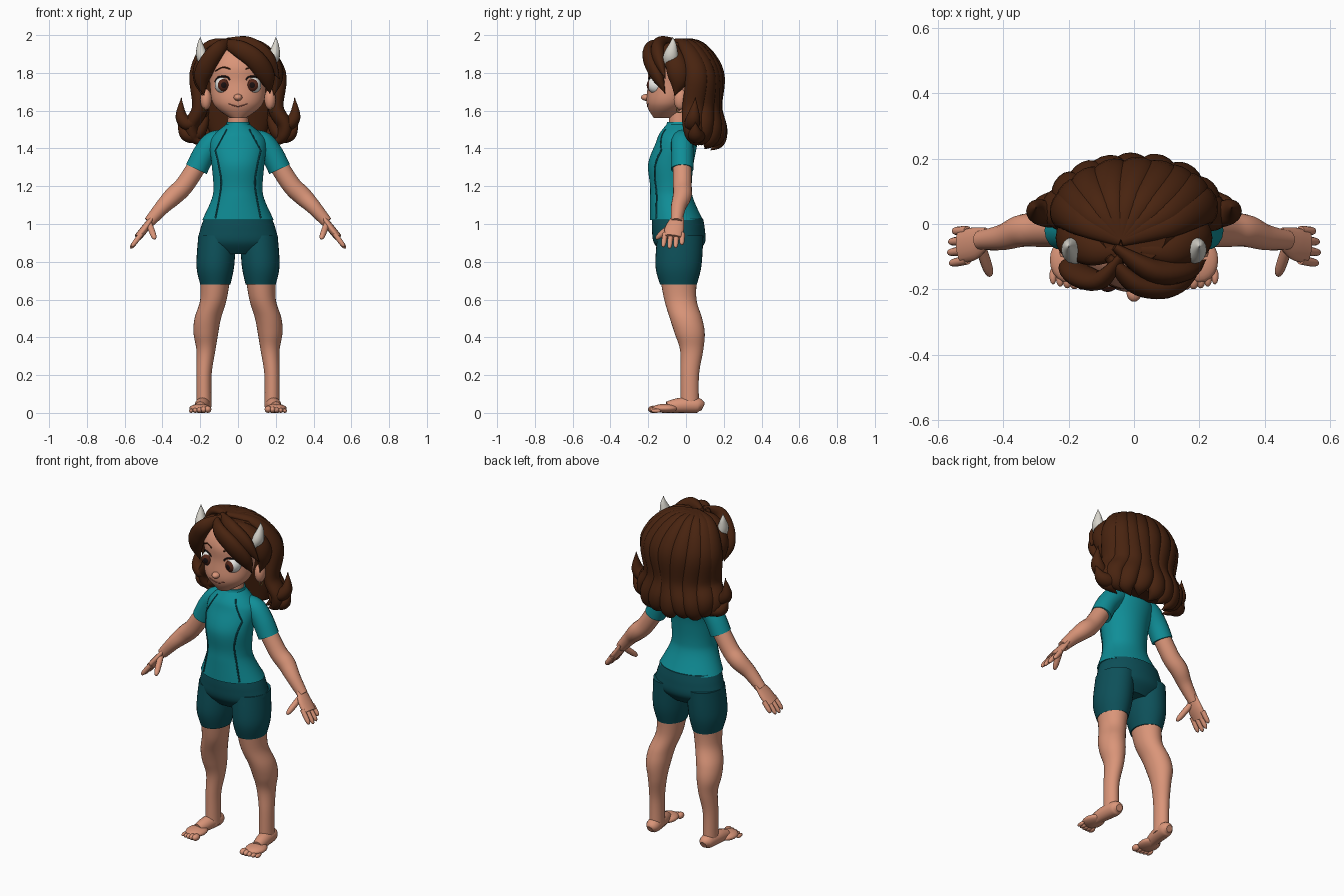
import bpy, bmesh, math
from mathutils import Vector, Matrix
from mathutils.bvhtree import BVHTree

if "Cube" in bpy.data.objects:
    bpy.data.objects.remove(bpy.data.objects["Cube"], do_unlink=True)


def material(name, red, green, blue):
    mat = bpy.data.materials.new(name)
    mat.use_nodes = True
    color = (red, green, blue, 1)
    mat.diffuse_color = color
    mat.node_tree.nodes["Principled BSDF"].inputs["Base Color"].default_value = color
    return mat


SKIN = material("warm skin", .7, .3, .19)
HAIR = material("brown hair", .065, .017, .005)
SHIRT = material("teal shirt", .005, .27, .31)
SHORTS = material("dark teal shorts", .004, .08, .1)
HORN = material("ivory horn", .68, .66, .6)
WHITE = material("eye white", .85, .85, .82)
IRIS = material("brown iris", .09, .02, .01)
BLACK = material("black pupil", .01, .005, .005)
LIP = material("lip line", .33, .1, .07)
GOLD = material("gold earring", .55, .33, .1)
SIDES = {"left": 1, "right": -1}


def finish(name, bm, *materials):
    bmesh.ops.recalc_face_normals(bm, faces=bm.faces)
    mesh = bpy.data.meshes.new(name)
    bm.to_mesh(mesh)
    bm.free()
    for mat in materials:
        mesh.materials.append(mat)
    obj = bpy.data.objects.new(name, mesh)
    bpy.context.collection.objects.link(obj)
    return obj


def refine(rows, steps=6):
    """Catmull-Rom interpolation of whole rows of values."""
    rows = [Vector(row) for row in rows]
    padded = rows[:1] + rows + rows[-1:]
    out = []
    for before, start, end, after in zip(padded, padded[1:], padded[2:], padded[3:]):
        for step in range(steps):
            t = step / steps
            bend = 2 * before - 5 * start + 4 * end - after
            twist = 3 * (start - end) + after - before
            out.append(start + t / 2 * (end - before + t * (bend + t * twist)))
    return out + rows[-1:]


def circle(count):
    return [(math.cos(math.tau * i / count), math.sin(math.tau * i / count)) for i in range(count)]


def skin_rings(name, rings, mat):
    """Bridge equal rings of points and cap both ends."""
    bm = bmesh.new()
    loops = [[bm.verts.new(point) for point in ring] for ring in rings]
    for low, high in zip(loops, loops[1:]):
        for i in range(len(low)):
            bm.faces.new((low[i - 1], low[i], high[i], high[i - 1])).smooth = True
    bm.faces.new(loops[0])
    bm.faces.new(loops[-1])
    return finish(name, bm, mat)


def trunk(name, rows, mat):
    """Central level rings: height, half width, front, back."""
    return skin_rings(name, [[(r * c, (front + back) / 2 + (back - front) / 2 * s, z) for c, s in circle(48)]
                             for z, r, front, back in refine(rows)], mat)


def limb(name, rows, mat):
    """Level rings, a little deeper than wide: centre and half width."""
    return skin_rings(name, [[(x + r * c, y + 1.22 * r * s, z) for c, s in circle(32)]
                             for x, y, z, r in refine(rows)], mat)


def tube(name, rows, mat, side=(0, 1, 0), flat=1, count=16):
    """Rings square to a path: centre and radius, flattened across the side axis."""
    rows = refine(rows)
    points = [row.xyz for row in rows]
    ends = points[:1] + points + points[-1:]
    rings = []
    for point, row, before, after in zip(points, rows, ends, ends[2:]):
        along = (after - before).normalized()
        wide = Vector(side)
        wide = (wide - along * wide.dot(along)).normalized()
        thin = along.cross(wide) * flat
        radius = max(row.w, .002)
        rings.append([point + radius * (wide * c + thin * s) for c, s in circle(count)])
    return skin_rings(name, rings, mat)


def lock(name, path, mat, width, side=(0, 1, 0), flat=.7):
    """Tapered tube that swells quickly and ends in a point."""
    rows = []
    for i, point in enumerate(path):
        t = i / (len(path) - 1)
        rows.append((*point, width * min(1, .3 + 2 * t) * math.sqrt(1 - t ** 4)))
    return tube(name, rows, mat, side, flat)


def finger(name, path, mat, radius):
    """Straight digit with a rounded tip."""
    base, tip = map(Vector, path)
    rows = [(*base.lerp(tip, t), radius * math.sqrt(1 - t ** 6)) for t in (0, .5, .8, .95, 1)]
    return tube(name, rows, mat, count=10)


def both(build, name, rows, mat, **options):
    """Build a part on the left and mirrored on the right."""
    for label, s in SIDES.items():
        build(f"{label}_{name}", [(s * x, *rest) for x, *rest in rows], mat, **options)


def ball(name, location, size, mat):
    bm = bmesh.new()
    place = Matrix.LocRotScale(Vector(location), None, Vector(size))
    bmesh.ops.create_uvsphere(bm, u_segments=20, v_segments=12, radius=1, matrix=place)
    for face in bm.faces:
        face.smooth = True
    return finish(name, bm, mat)


def stitch(name, target, points, mat, radius):
    """Thin line laid on the front of another part."""
    mesh = target.data
    tree = BVHTree.FromPolygons([v.co for v in mesh.vertices], [p.vertices[:] for p in mesh.polygons])
    hits = [tree.ray_cast(Vector((x, -1, z)), Vector((0, 1, 0)))[0] for x, z in refine(points)]
    tube(name, [(*hit, radius) for hit in hits if hit], mat, side=(.3, 1, .2), count=6)


# Head, neck and face
head = trunk("head", [(1.56, .04, -.17, -.08), (1.61, .11, -.2, -.01), (1.66, .14, -.21, .03), (1.75, .15, -.2, .06),
                      (1.83, .16, -.2, .08), (1.9, .13, -.17, .08), (1.94, .08, -.12, .04)], SKIN)
tube("neck", [(0, -.03, 1.47, .06), (0, -.04, 1.62, .05)], SKIN)
ball("nose", (0, -.21, 1.67), (.023, .028, .018), SKIN)
stitch("mouth", head, [(x, 1.623 + 5 * x * x) for x in (-.05, 0, .05)], LIP, .003)

for label, s in SIDES.items():
    ball(f"{label}_ear", (s * .17, -.03, 1.66), (.03, .035, .056), SKIN)
    # Eyeball with its pole on the gaze, so iris and pupil are ring bands
    bm = bmesh.new()
    bmesh.ops.create_uvsphere(bm, u_segments=32, v_segments=36, radius=1)
    for face in bm.faces:
        face.smooth = True
        polar = face.calc_center_median().angle(Vector((0, 0, 1)))
        face.material_index = (polar < .74) + (polar < .34)
    gaze = Matrix.Rotation(-s * .12, 4, 'Z') @ Matrix.Rotation(math.pi / 2, 4, 'X')
    bm.transform(Matrix.LocRotScale(Vector((s * .08, -.152, 1.735)), None, Vector((.043, .056, .046))) @ gaze)
    finish(f"{label}_eye", bm, WHITE, IRIS, BLACK)
    lash = [(s * (.08 + .044 * math.cos(a)), 1.74 + .044 * math.sin(a)) for a in (.3, 1, 2, 2.6)]
    stitch(f"{label}_lashes", head, lash, BLACK, .005)
    stitch(f"{label}_brow", head, [(s * .04, 1.82), (s * .08, 1.83), (s * .12, 1.81)], HAIR, .004)
    hoop = [(s * .18, -.035 + .016 * c, 1.605 + .016 * d, .003) for c, d in circle(12)]
    tube(f"{label}_earring", hoop + hoop[:1], GOLD, side=(1, 0, 0), count=6)

# Hair: inner mass and overlapping back locks fanning from the parting
trunk("hair_mass", [(1.44, .13, .05, .15), (1.6, .19, .02, .16), (1.75, .2, -.02, .16),
                    (1.87, .19, -.12, .14), (1.96, .1, -.12, .07)], HAIR)
profile = [(0, 1.97), (.09, 1.94), (.14, 1.8), (.13, 1.62), (.16, 1.5), (.15, 1.43), (.11, 1.39)]
for i in range(9):
    angle = math.radians(20 * (i - 4))
    across, back = math.sin(angle), math.cos(angle)
    path = []
    for k, (reach, z) in enumerate(profile):
        pull = max(0, 1 - k / 2)
        wave = .012 * math.sin(1.6 * k + i) * (k > 1)
        lift = .03 * (1 - back) + .012 * (i % 2) if k > 3 else 0
        path.append((1.55 * reach * across - .04 * pull + wave * back,
                     .02 + reach * back - .07 * pull - wave * across, z + lift))
    lock(f"back_lock_{i + 1}", path, HAIR, width=.062, side=(back, -across, 0))

# Parted fringe, temple locks and upturned flips
lock("left_fringe", [(-.08, -.1, 1.96), (0, -.18, 1.93), (.09, -.19, 1.87), (.15, -.15, 1.78), (.17, -.11, 1.69)],
     HAIR, width=.056, side=(.6, -.2, .8))
lock("left_upper_fringe", [(-.06, -.07, 1.97), (.05, -.14, 1.94), (.15, -.14, 1.87), (.22, -.11, 1.77)],
     HAIR, width=.055, side=(.6, -.2, .8))
lock("right_fringe", [(-.04, -.1, 1.97), (-.1, -.17, 1.93), (-.16, -.16, 1.85), (-.19, -.13, 1.77), (-.18, -.11, 1.68)],
     HAIR, width=.05, side=(-.6, -.2, .6))
both(lock, "temple_lock", [(.02, -.08, 1.95), (.12, -.08, 1.92), (.19, -.05, 1.84), (.2, -.04, 1.76), (.19, -.06, 1.68)],
     HAIR, width=.06)
both(lock, "upper_flip", [(.19, .04, 1.68), (.22, .03, 1.58), (.26, .03, 1.53), (.3, .04, 1.57), (.3, .05, 1.67)],
     HAIR, width=.042, flat=.9)
both(lock, "lower_flip", [(.16, .08, 1.62), (.19, .07, 1.52), (.23, .06, 1.47), (.28, .05, 1.48), (.32, .05, 1.54)],
     HAIR, width=.045, flat=.9)

# Horns
both(tube, "horn", [(.16, -.08, 1.84, .04), (.19, -.08, 1.89, .04), (.2, -.07, 1.95, .02), (.2, -.07, 1.99, 0)],
     HORN, flat=.8)

# Shirt with collar, sleeves and seams
shirt = trunk("shirt", [(1.02, .19, -.19, .09), (1.13, .14, -.19, .04), (1.2, .13, -.19, .03), (1.32, .14, -.2, .04),
                        (1.43, .15, -.16, .06), (1.48, .12, -.14, .05), (1.53, .06, -.1, .03)], SHIRT)
trunk("collar", [(1.5, .07, -.11, .04), (1.54, .06, -.1, .03)], SHIRT)
both(tube, "sleeve", [(.07, -.02, 1.45, .05), (.13, -.02, 1.43, .06), (.18, -.02, 1.37, .06), (.22, -.02, 1.29, .06)], SHIRT)
for label, s in SIDES.items():
    side_seam = [(.12, 1.39), (.1, 1.3), (.09, 1.2), (.12, 1.03)]
    shoulder_seam = [(.06, 1.5), (.12, 1.39)]
    stitch(f"{label}_side_seam", shirt, [(s * x, z) for x, z in side_seam], SHORTS, .005)
    stitch(f"{label}_shoulder_seam", shirt, [(s * x, z) for x, z in shoulder_seam], SHORTS, .004)

# Arms and hands
both(tube, "arm", [(.19, -.02, 1.35, .05), (.28, -.02, 1.21, .05), (.34, -.02, 1.15, .05),
                   (.4, -.04, 1.09, .04), (.47, -.05, 1.01, .03)], SKIN)
both(tube, "palm", [(.45, -.04, 1.04, .03), (.49, -.06, .98, .05), (.53, -.07, .93, .05)], SKIN, flat=.4)
for name, y, reach in (("index", -.11, .9), ("middle", -.08, 1), ("ring", -.05, .95), ("little", -.02, .75)):
    both(finger, f"{name}_finger", [(.51, y, .95), (.51 + .06 * reach, 1.1 * y, .95 - .08 * reach)], SKIN, radius=.014)
both(finger, "thumb", [(.47, -.07, 1), (.44, -.16, .92)], SKIN, radius=.017)

# Shorts
trunk("shorts_hips", [(1.03, .18, -.18, .09), (.97, .2, -.18, .1), (.9, .21, -.17, .1), (.84, .15, -.12, .05)], SHORTS)
both(limb, "shorts_leg", [(.11, -.03, .94, .1), (.12, -.04, .78, .1), (.12, -.04, .68, .08)], SHORTS)

# Legs and feet
both(limb, "leg", [(.12, -.04, .72, .08), (.13, -.03, .6, .07), (.16, 0, .5, .07), (.17, .02, .42, .065),
                   (.17, .03, .33, .05), (.18, .02, .2, .04), (.18, .02, .03, .04)], SKIN)
both(tube, "foot", [(.18, .09, .03, .02), (.18, .06, .04, .04), (.19, -.03, .04, .04), (.2, -.1, .03, .03)],
     SKIN, side=(1, 0, 0))
for label, s in SIDES.items():
    ball(f"{label}_forefoot", (s * .2, -.11, .024), (.058, .07, .024), SKIN)
    for i in range(5):
        size = .019 - .002 * i
        ball(f"{label}_toe_{i + 1}", (s * (.16 + .022 * i), -.175 + .001 * i * i, size), (size, .026, size), SKIN)
